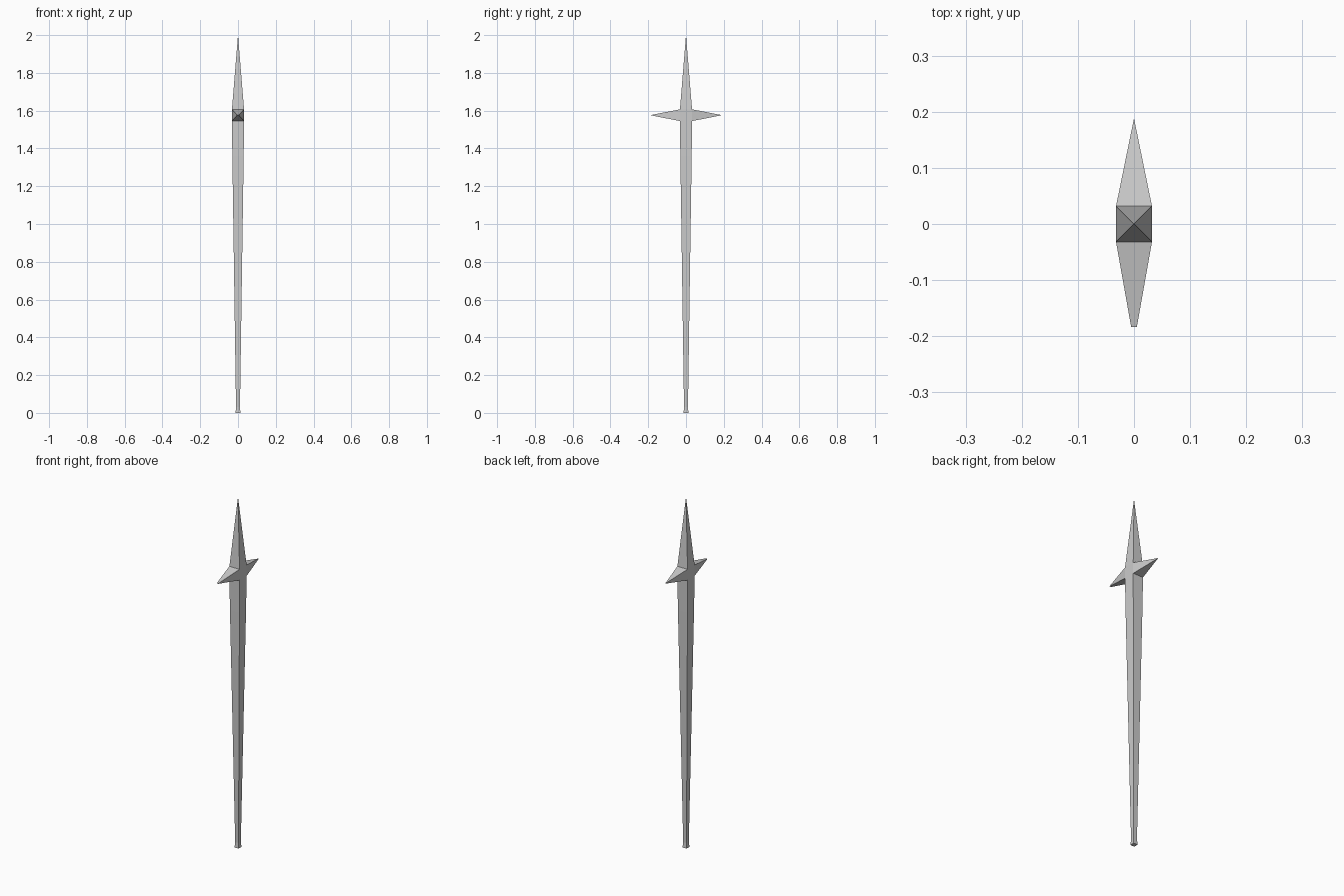
import bpy, bmesh
from mathutils import Vector

if "Cube" in bpy.data.objects:
    bpy.data.objects.remove(bpy.data.objects["Cube"])


def ring(bm, z, h):
    return [bm.verts.new((x * h, y * h, z)) for x, y in ((-1, -1), (1, -1), (1, 1), (-1, 1))]


bm = bmesh.new()

# Square tapering shaft: (height, half width), flared foot to widest collar
profile = [(0, 0.013), (0.03, 0.0105), (1.36, 0.030), (1.545, 0.032), (1.607, 0.032)]
rings = [ring(bm, z, h) for z, h in profile]
bm.faces.new(rings[0][::-1])
guard_faces = []
for k, (a, b) in enumerate(zip(rings, rings[1:])):
    for i in range(4):
        j = (i + 1) % 4
        f = bm.faces.new((a[i], a[j], b[j], b[i]))
        if k == 3 and i in (0, 2):
            guard_faces.append(f)

# Four-sided spear point
tip = bm.verts.new((0, 0, 2))
for i in range(4):
    bm.faces.new((rings[-1][i], rings[-1][(i + 1) % 4], tip))

# Cross spikes drawn out of the collar: blunt in front, pointed at the back
for face, y, hx in zip(guard_faces, (-0.184, 0.186), (0.005, 0.0005)):
    out = bmesh.ops.extrude_discrete_faces(bm, faces=[face])["faces"][0]
    for v in out.verts:
        v.co = Vector((hx if v.co.x > 0 else -hx, y, 1.577 if v.co.z > 1.57 else 1.575))

bmesh.ops.recalc_face_normals(bm, faces=bm.faces)
mesh = bpy.data.meshes.new("spear")
bm.to_mesh(mesh)
bm.free()
bpy.context.collection.objects.link(bpy.data.objects.new("spear", mesh))
